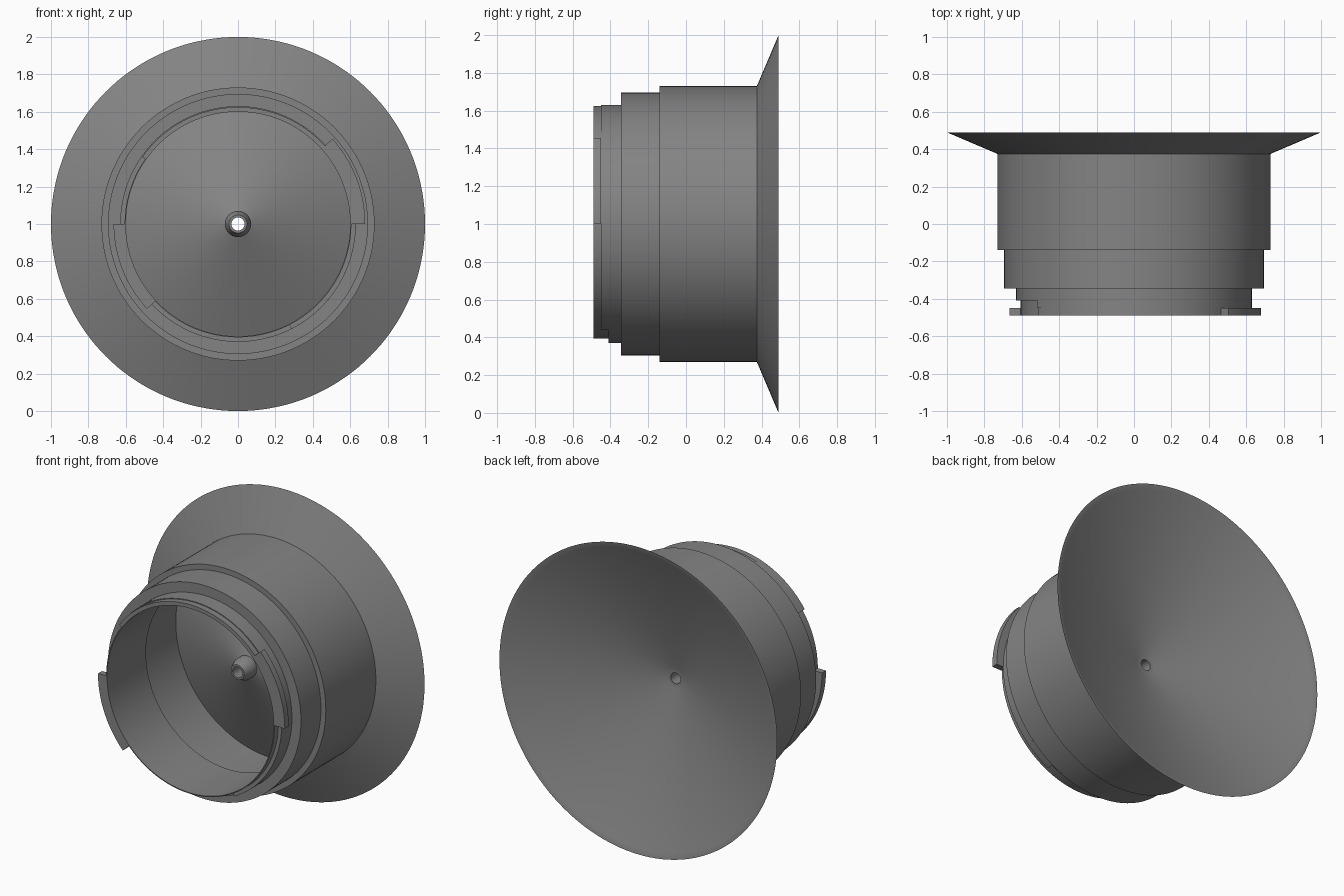
import bpy, bmesh, math

if "Cube" in bpy.data.objects:
    bpy.data.objects.remove(bpy.data.objects["Cube"])

grey = bpy.data.materials.new("mid_grey")
grey.diffuse_color = (0.23, 0.23, 0.23, 1)
grey.use_nodes = True
grey.node_tree.nodes["Principled BSDF"].inputs["Base Color"].default_value = grey.diffuse_color
CENTRE_Z = 1.0


def sweep(name, profile, start=0, end=360):
    """Turn a closed (radius, y) section around the y axis; angles in degrees, 0 = +x, 90 = up."""
    full = end - start >= 360
    steps = 144 if full else max(4, round((end - start) / 2.5))
    bm = bmesh.new()
    rings = []
    for i in range(steps if full else steps + 1):
        a = math.radians(start + (end - start) * i / steps)
        rings.append([bm.verts.new((r * math.cos(a), y, CENTRE_Z + r * math.sin(a)))
                      for r, y in profile])
    n = len(profile)
    for i in range(steps):
        p, q = rings[i], rings[(i + 1) % len(rings)]
        for j in range(n):
            k = (j + 1) % n
            bm.faces.new((p[j], p[k], q[k], q[j]))
    if not full:
        bm.faces.new(rings[0])
        bm.faces.new(rings[-1])
    bmesh.ops.recalc_face_normals(bm, faces=bm.faces)
    mesh = bpy.data.meshes.new(name)
    bm.to_mesh(mesh)
    bm.free()
    mesh.materials.append(grey)
    obj = bpy.data.objects.new(name, mesh)
    bpy.context.collection.objects.link(obj)
    bpy.ops.object.select_all(action='DESELECT')
    obj.select_set(True)
    bpy.context.view_layer.objects.active = obj
    bpy.ops.object.shade_smooth_by_angle(angle=math.radians(30))
    return obj


def band(name, r0, r1, y0, y1, start, end):
    return sweep(name, [(r0, y0), (r1, y0), (r1, y1), (r0, y1)], start, end)


# Hollow stepped barrel with flared funnel and pierced nozzle, one closed section
sweep("funnel_body", [
    # funnel face, rim to centre
    (1.0, 0.49), (0.985, 0.487), (0.965, 0.48), (0.065, 0.107), (0.035, 0.107),
    # nozzle
    (0.035, -0.005), (0.048, -0.005), (0.07, 0.045), (0.07, 0.094),
    # inside of the barrel
    (0.70, 0.360), (0.70, -0.09), (0.60, -0.09), (0.60, -0.49),
    # stepped outside
    (0.606, -0.49), (0.606, -0.41), (0.63, -0.41), (0.63, -0.345),
    (0.695, -0.345), (0.695, -0.14), (0.73, -0.14), (0.73, 0.375)])

# Collar extension and thin lip on the mouth
band("collar_step", 0.603, 0.63, -0.45, -0.409, -63, 145)
band("mouth_lip", 0.603, 0.625, -0.49, -0.449, 42, 145)

# Locking tabs on opposite sides
band("right_tab", 0.603, 0.68, -0.49, -0.449, 0, 42)
band("left_tab", 0.603, 0.665, -0.49, -0.449, 180, 223)
